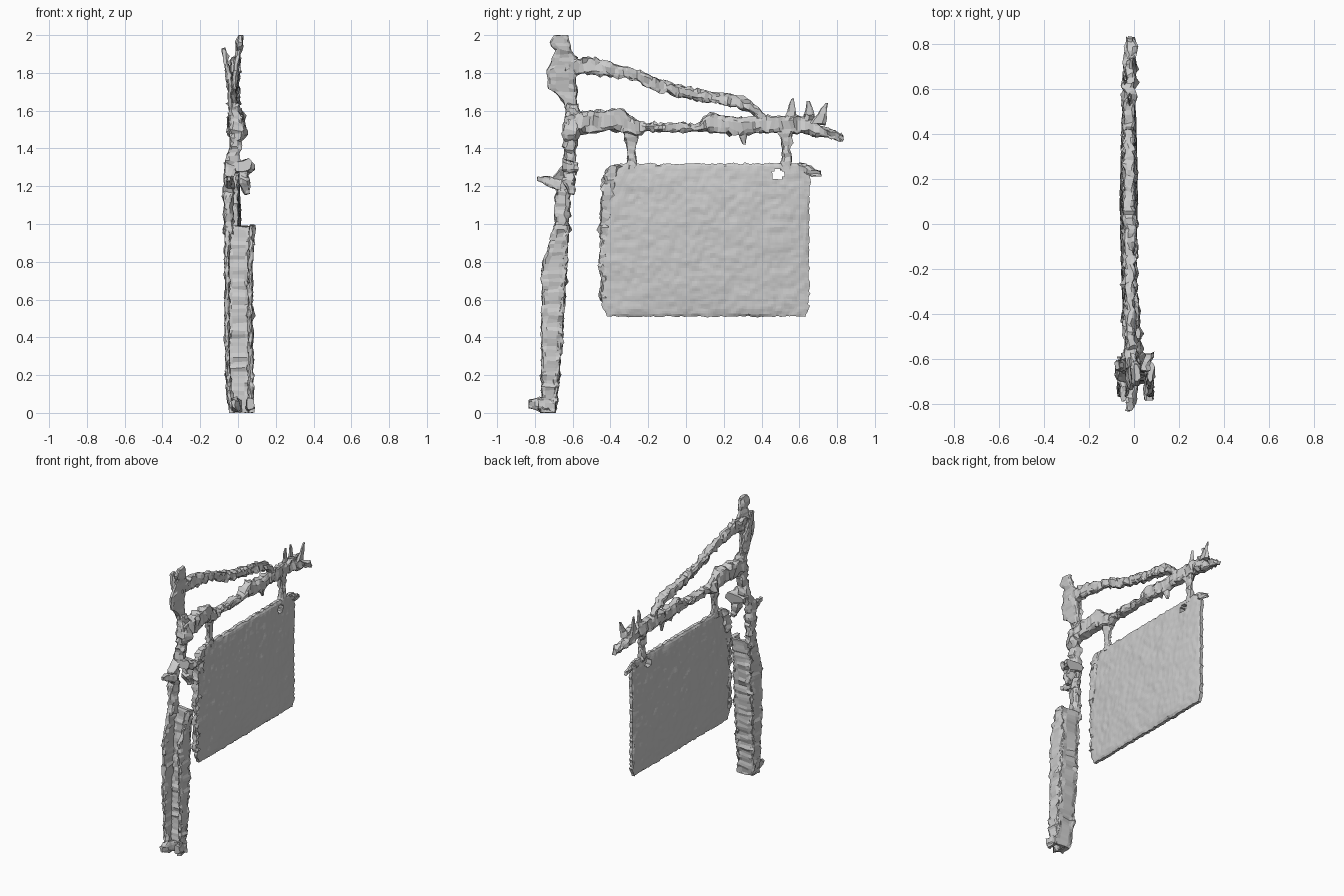
import bpy, bmesh, math, random
from mathutils import Vector, noise

random.seed(4)
mat = bpy.data.materials.new("weathered_grey")
mat.diffuse_color = (0.6, 0.6, 0.6, 1)


def finish(name, bm):
    bmesh.ops.recalc_face_normals(bm, faces=bm.faces)
    me = bpy.data.meshes.new(name)
    bm.to_mesh(me)
    bm.free()
    me.materials.append(mat)
    ob = bpy.data.objects.new(name, me)
    bpy.context.collection.objects.link(ob)
    return ob


def lerp_row(rows, t):
    """Interpolate a row of values keyed by its first entry."""
    for a, b in zip(rows, rows[1:]):
        if t <= b[0]:
            f = (t - a[0]) / (b[0] - a[0])
            return [u + (v - u) * f for u, v in zip(a, b)]
    return list(rows[-1])


def limb(name, rows, axis, step=0.02, amount=0.015, sides=12, flakes=0.12):
    """Ragged tube; rows = (position along axis, x min, x max, other min, other max)."""
    bm = bmesh.new()
    n = max(2, round((rows[-1][0] - rows[0][0]) / step))
    rings = []
    for i in range(n + 1):
        t = rows[0][0] + (rows[-1][0] - rows[0][0]) * i / n
        _, x0, x1, o0, o1 = lerp_row(rows, t)
        ring = []
        for k in range(sides):
            a = 2 * math.pi * (k + 0.5) / sides
            # squared-off section
            c, s = [math.copysign(abs(v) ** 0.6, v) for v in (math.cos(a), math.sin(a))]
            x = (x0 + x1) / 2 + (x1 - x0) / 2 * c
            o = (o0 + o1) / 2 + (o1 - o0) / 2 * s
            p = Vector((x, o, t)) if axis == 'Z' else Vector((x, t, o))
            q = p + noise.noise_vector(p * 26) * amount
            q += Vector([random.uniform(-0.3, 0.3) * amount for _ in range(3)])
            # occasional torn flake standing proud of the surface
            if random.random() < flakes:
                out = Vector((c, s, 0)) if axis == 'Z' else Vector((c, 0, s))
                q += out * random.uniform(0.2, 0.9) * amount
            q.z = min(2.0, max(0.0, q.z))
            ring.append(bm.verts.new(q))
        rings.append(ring)
    for r, s in zip(rings, rings[1:]):
        for k in range(sides):
            j = (k + 1) % sides
            bm.faces.new((r[k], r[j], s[j], s[k]))
    bm.faces.new(rings[0])
    bm.faces.new(rings[-1])
    return finish(name, bm)


# Lower shaft: thin left, right and back walls, open to the front
shaft = [(0.0, -0.04, 0.08, -0.77, -0.69), (0.1, -0.06, 0.08, -0.765, -0.68),
         (0.4, -0.07, 0.08, -0.765, -0.655), (0.8, -0.07, 0.075, -0.76, -0.63),
         (0.86, -0.07, 0.08, -0.735, -0.63), (0.99, -0.068, 0.085, -0.70, -0.615)]
W = 0.024
limb("shaft_left_wall", [(z, a, a + W, c, d) for z, a, b, c, d in shaft], 'Z', amount=0.011)
limb("shaft_right_wall", [(z, b - W, b, c, d) for z, a, b, c, d in shaft], 'Z', amount=0.011)
limb("shaft_back_wall", [(z, a, b, d - W, d) for z, a, b, c, d in shaft], 'Z', amount=0.011)

# Neck and split top of the post
limb("post_neck", [(0.95, -0.07, -0.03, -0.70, -0.62), (1.25, -0.075, -0.025, -0.695, -0.61),
                   (1.32, -0.07, 0.0, -0.65, -0.59), (1.42, -0.045, 0.02, -0.645, -0.58),
                   (1.5, -0.04, 0.04, -0.65, -0.56), (1.64, -0.045, 0.0, -0.63, -0.565)], 'Z')
limb("post_top_left", [(1.58, -0.045, -0.015, -0.62, -0.58), (1.70, -0.055, -0.025, -0.66, -0.58),
                       (1.80, -0.065, -0.04, -0.66, -0.60), (1.93, -0.085, -0.065, -0.65, -0.61)],
     'Z', amount=0.01)
limb("post_top_right", [(1.58, -0.035, 0.0, -0.62, -0.57), (1.66, -0.04, -0.01, -0.66, -0.58),
                        (1.72, -0.035, -0.005, -0.73, -0.58), (1.82, -0.025, 0.005, -0.74, -0.58),
                        (1.88, -0.02, 0.01, -0.70, -0.58), (1.92, -0.01, 0.02, -0.69, -0.61),
                        (1.95, -0.01, 0.025, -0.73, -0.605), (2.0, 0.0, 0.03, -0.70, -0.63)],
     'Z', amount=0.01)
limb("foot_toe", [(-0.835, -0.03, -0.01, 0.03, 0.07), (-0.78, -0.035, 0.01, 0.01, 0.08),
                  (-0.70, -0.03, 0.02, 0.0, 0.07)], 'Y', amount=0.01)
limb("foot_side", [(-0.785, 0.05, 0.085, 0.015, 0.08), (-0.69, 0.04, 0.085, 0.0, 0.07)], 'Y', amount=0.01)
limb("post_spur", [(-0.785, -0.06, -0.04, 1.225, 1.25), (-0.73, -0.065, -0.03, 1.20, 1.25),
                   (-0.66, -0.07, -0.02, 1.18, 1.24)], 'Y', amount=0.01)
limb("post_collar", [(-0.65, -0.06, 0.06, 1.28, 1.33), (-0.575, -0.05, 0.09, 1.27, 1.33)], 'Y')
limb("post_collar_tatter", [(1.16, 0.035, 0.06, -0.62, -0.59), (1.22, 0.0, 0.065, -0.65, -0.585),
                            (1.29, 0.0, 0.05, -0.64, -0.58)], 'Z', amount=0.012)

# Horizontal arm and sloping brace
limb("arm", [(-0.63, -0.045, 0.025, 1.47, 1.58), (-0.52, -0.045, 0.03, 1.48, 1.60),
             (-0.34, -0.045, 0.02, 1.49, 1.61), (-0.28, -0.04, 0.015, 1.46, 1.56),
             (-0.20, -0.045, 0.01, 1.49, 1.53), (0.06, -0.045, 0.01, 1.49, 1.53),
             (0.13, -0.05, 0.01, 1.49, 1.59), (0.26, -0.05, 0.01, 1.47, 1.56),
             (0.40, -0.05, 0.005, 1.48, 1.57), (0.62, -0.05, 0.005, 1.48, 1.57),
             (0.70, -0.05, 0.005, 1.46, 1.53), (0.83, -0.03, 0.0, 1.44, 1.47)], 'Y')
limb("arm_drip", [(1.42, -0.03, -0.015, 0.30, 0.315), (1.50, -0.04, 0.0, 0.27, 0.33)], 'Z', amount=0.006)
limb("brace", [(-0.64, -0.035, 0.005, 1.80, 1.87), (-0.50, -0.035, 0.005, 1.79, 1.88),
               (-0.30, -0.035, 0.005, 1.775, 1.825), (-0.16, -0.04, 0.005, 1.71, 1.77),
               (0.0, -0.045, 0.005, 1.665, 1.725), (0.2, -0.045, 0.005, 1.635, 1.69),
               (0.34, -0.045, 0.005, 1.59, 1.655), (0.42, -0.04, 0.0, 1.53, 1.58)], 'Y')

# Torn spikes at the arm tip
for i, (y, dy, top, x) in enumerate([(0.54, 0.02, 1.66, -0.02), (0.645, 0.0, 1.65, -0.04),
                                     (0.69, 0.05, 1.64, 0.0)]):
    limb(f"arm_spike_{i + 1}", [(1.53, x - 0.012, x + 0.012, y - 0.035, y + 0.045),
                                (1.59, x - 0.008, x + 0.008, y - 0.015 + dy / 2, y + 0.03 + dy / 2),
                                (top, x - 0.004, x + 0.004, y + dy - 0.005, y + dy + 0.01)],
         'Z', 0.03, 0.006, 6)
limb("arm_tip_shard", [(0.63, -0.04, 0.0, 1.54, 1.58), (0.73, -0.03, 0.0, 1.53, 1.56)], 'Y')

# Hangers between arm and board
for side, y in (("rear", 0.53), ("front", -0.29)):
    limb("hanger_" + side, [(1.29, -0.045, -0.005, y - 0.03, y + 0.035),
                            (1.38, -0.035, -0.01, y - 0.02, y + 0.022),
                            (1.50, -0.04, 0.0, y - 0.04, y + 0.04)], 'Z', amount=0.011)

# Hanging board: two crumpled sheets, pillowed in the middle, with a small hole
left = [(0.51, -0.42), (0.55, -0.445), (0.70, -0.45), (1.12, -0.445), (1.22, -0.42), (1.32, -0.36)]
right = [(0.51, 0.63), (0.56, 0.655), (0.9, 0.65), (1.25, 0.655), (1.32, 0.64)]
NY, NZ = 80, 60
bm = bmesh.new()
sheets = []
for side in (-1, 1):
    grid = []
    for j in range(NZ + 1):
        v = j / NZ
        z = 0.51 + 0.81 * v
        a, b = lerp_row(left, z)[1], lerp_row(right, z)[1]
        line = []
        for i in range(NY + 1):
            u = i / NY
            p = Vector((-0.023, a + (b - a) * u, z))
            edge = i in (0, NY) or j in (0, NZ)
            bulge = max(0, math.sin(math.pi * u)) ** 0.5 * max(0, math.sin(math.pi * v)) ** 0.4
            q = p + Vector((side * (0.011 + 0.026 * bulge), 0, 0))
            d = noise.noise_vector(p * (25 if edge else 9))
            fine = noise.noise(q * 28)
            q += Vector((d.x * 0.005 + fine * 0.004, d.y * 0.007, d.z * 0.005))
            if edge:
                q.y += noise.noise(p * 60) * 0.01
                q.z += noise.noise(p * 70) * 0.008
            line.append(bm.verts.new(q))
        grid.append(line)
    sheets.append(grid)


def inside_hole(i, j):
    c = (sheets[0][j][i].co + sheets[0][j + 1][i + 1].co) / 2
    return math.hypot(c.y - 0.485, (c.z - 1.265) * 1.2) < 0.032


for grid in sheets:
    for j in range(NZ):
        for i in range(NY):
            if not inside_hole(i, j):
                bm.faces.new((grid[j][i], grid[j][i + 1], grid[j + 1][i + 1], grid[j + 1][i]))
# close the rim and the hole between both sheets
twin = {a: b for ra, rb in zip(*sheets) for a, b in zip(ra, rb)}
for e in [e for e in bm.edges if len(e.link_faces) == 1 and e.verts[0] in twin]:
    a, b = e.verts
    bm.faces.new((a, b, twin[b], twin[a]))
bmesh.ops.delete(bm, geom=[v for v in bm.verts if not v.link_faces], context='VERTS')
finish("hanging_board", bm)

# Rough rim pieces on the board
limb("board_corner_shard", [(0.60, -0.04, -0.01, 1.27, 1.32), (0.66, -0.03, -0.01, 1.25, 1.30),
                            (0.71, -0.025, -0.01, 1.255, 1.285)], 'Y')
limb("board_rim_front", [(0.60, -0.042, -0.006, -0.455, -0.42), (1.0, -0.042, -0.006, -0.455, -0.41),
                         (1.2, -0.05, 0.005, -0.45, -0.37), (1.31, -0.045, 0.0, -0.41, -0.35)], 'Z',
     amount=0.013)
